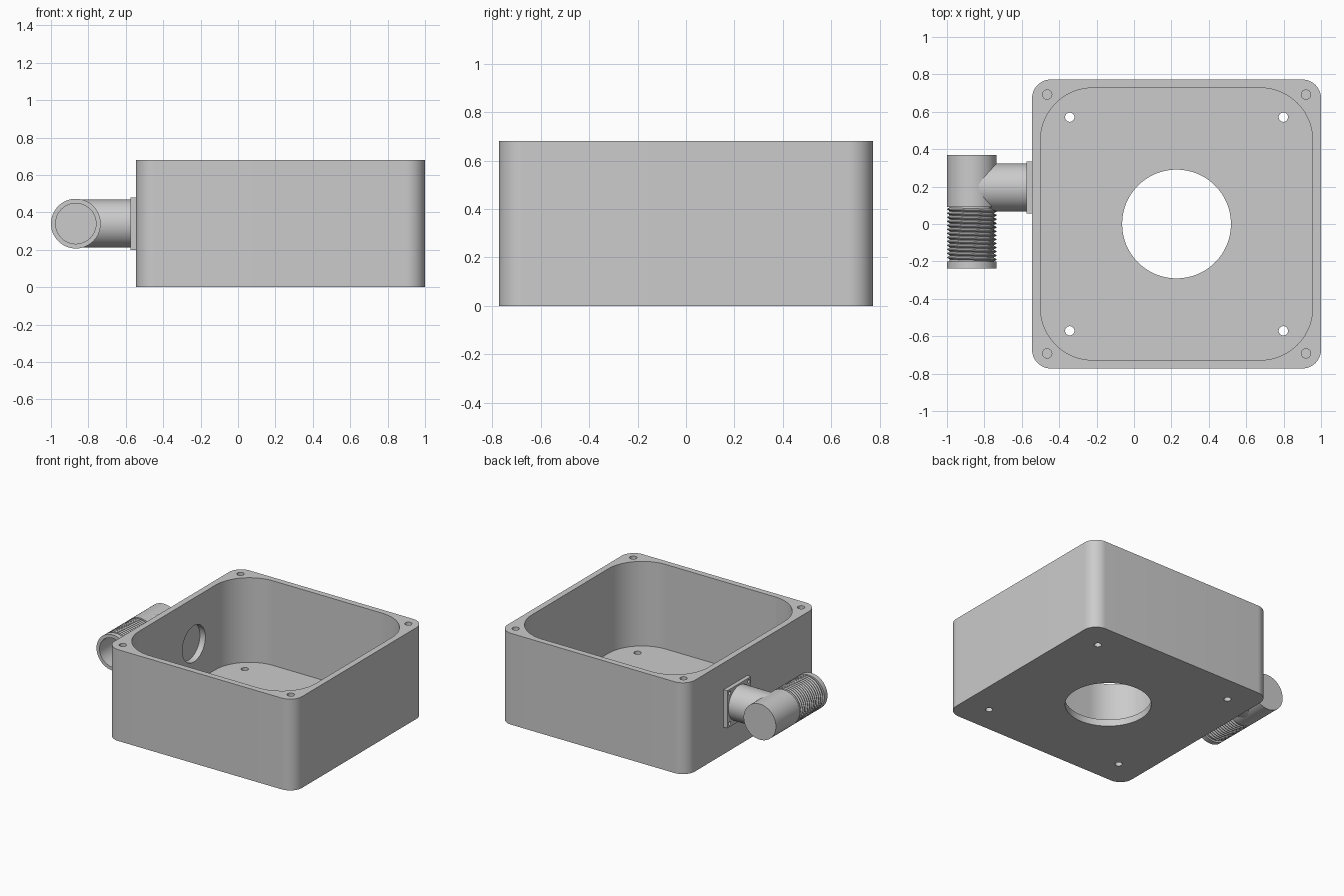
import bpy, bmesh
from math import sin, cos, pi, radians
from mathutils import Matrix

if "Cube" in bpy.data.objects:
    bpy.data.objects.remove(bpy.data.objects["Cube"])

CX = 0.2275            # enclosure centre in x
FY, FZ = 0.195, 0.34   # side connector axis
EX, ER = -0.867, 0.133 # elbow axis x and radius


def finish(name, bm):
    bmesh.ops.recalc_face_normals(bm, faces=bm.faces)
    me = bpy.data.meshes.new(name)
    bm.to_mesh(me)
    bm.free()
    ob = bpy.data.objects.new(name, me)
    bpy.context.collection.objects.link(ob)
    return ob


def rounded_prism(name, half, r, z0, z1, seg=16):
    bm = bmesh.new()
    c, pts = half - r, []
    for k, (sx, sy) in enumerate([(1, 1), (-1, 1), (-1, -1), (1, -1)]):
        for i in range(seg + 1):
            a = (k + i / seg) * pi / 2
            pts.append((CX + sx * c + r * cos(a), sy * c + r * sin(a), z0))
    face = bm.faces.new([bm.verts.new(p) for p in pts])
    ext = bmesh.ops.extrude_face_region(bm, geom=[face])["geom"]
    bmesh.ops.translate(bm, vec=(0, 0, z1 - z0),
                        verts=[v for v in ext if isinstance(v, bmesh.types.BMVert)])
    return finish(name, bm)


def cylinder(name, r, centre, depth, axis="Z", seg=48):
    bm = bmesh.new()
    rot = Matrix.Rotation(pi / 2, 4, "Y") if axis == "X" else Matrix()
    bmesh.ops.create_cone(bm, cap_ends=True, segments=seg, radius1=r, radius2=r,
                          depth=depth, matrix=Matrix.Translation(centre) @ rot)
    return finish(name, bm)


def cut(target, cutters):
    for c in cutters:
        c.hide_render = True
        m = target.modifiers.new("cut", "BOOLEAN")
        m.operation, m.solver, m.object = "DIFFERENCE", "EXACT", c
        bpy.context.view_layer.objects.active = target
        bpy.ops.object.modifier_apply(modifier=m.name)
        bpy.data.objects.remove(c)


def smooth(ob, angle=30):
    bpy.ops.object.select_all(action="DESELECT")
    ob.select_set(True)
    bpy.context.view_layer.objects.active = ob
    bpy.ops.object.shade_smooth_by_angle(angle=radians(angle))


corners = [(sx, sy) for sx in (-1, 1) for sy in (-1, 1)]

# Open-topped enclosure with cavity, floor opening, wall opening and screw holes
box = rounded_prism("enclosure", 0.7725, 0.1, 0, 0.68)
cutters = [rounded_prism("cavity_cutter", 0.7275, 0.28, 0.05, 0.8, 24),
           cylinder("floor_cutter", 0.291, (CX, 0, 0), 0.3, seg=64),
           cylinder("wall_cutter", 0.135, (-0.52, FY, FZ), 0.15, "X")]
for sx, sy in corners:
    cutters.append(cylinder("lid_screw_cutter", 0.025,
                            (CX + sx * 0.692, sy * 0.692, 0.68), 0.6, seg=24))
    cutters.append(cylinder("floor_screw_cutter", 0.025,
                            (CX + sx * 0.571, sy * 0.571, 0), 0.3, seg=24))
cut(box, cutters)
smooth(box)

# Square mounting flange with four screw holes
bm = bmesh.new()
bmesh.ops.create_cube(bm, size=1, matrix=Matrix.Translation((-0.56, FY, FZ))
                      @ Matrix.Diagonal((0.03, 0.28, 0.28, 1)))
flange = finish("connector_flange", bm)
cut(flange, [cylinder("flange_cutter", 0.013,
                      (-0.56, FY + sx * 0.113, FZ + sy * 0.113), 0.1, "X", 16)
             for sx, sy in corners])
smooth(flange)

# Straight stub running from the flange into the elbow
smooth(cylinder("connector_stub", 0.128, ((EX - 0.575) / 2, FY, FZ),
                -0.575 - EX, "X"))

# Elbow body: lathed (radius, y) profile with an open front bore
profile = [(0, 0.37), (ER, 0.37), (ER, 0.09), (0.119, 0.09), (0.119, -0.2),
           (ER, -0.2), (ER, -0.237), (0.108, -0.237), (0.108, 0.06), (0, 0.06)]
bm = bmesh.new()
vs = [bm.verts.new((EX + r, y, FZ)) for r, y in profile]
es = [bm.edges.new(p) for p in zip(vs, vs[1:])]
bmesh.ops.spin(bm, geom=vs + es, cent=(EX, 0, FZ), axis=(0, 1, 0),
               angle=2 * pi, steps=48)
bmesh.ops.remove_doubles(bm, verts=bm.verts, dist=1e-5)
smooth(finish("connector_elbow", bm))

# Helical thread ridge wound around the front half of the elbow
turns, seg, pitch = 13, 48, 0.0215
bm = bmesh.new()
prev = None
for i in range(turns * seg + 1):
    a, y = 2 * pi * i / seg, -0.2 + pitch * i / seg
    ring = [bm.verts.new((EX + r * cos(a), y + dy, FZ + r * sin(a)))
            for r, dy in ((0.117, 0), (ER, pitch * 0.4),
                          (ER, pitch * 0.55), (0.117, pitch * 0.95))]
    if prev:
        for k in range(4):
            n = (k + 1) % 4
            bm.faces.new((prev[k], prev[n], ring[n], ring[k]))
    else:
        bm.faces.new(ring)
    prev = ring
bm.faces.new(prev)
smooth(finish("connector_thread", bm))
